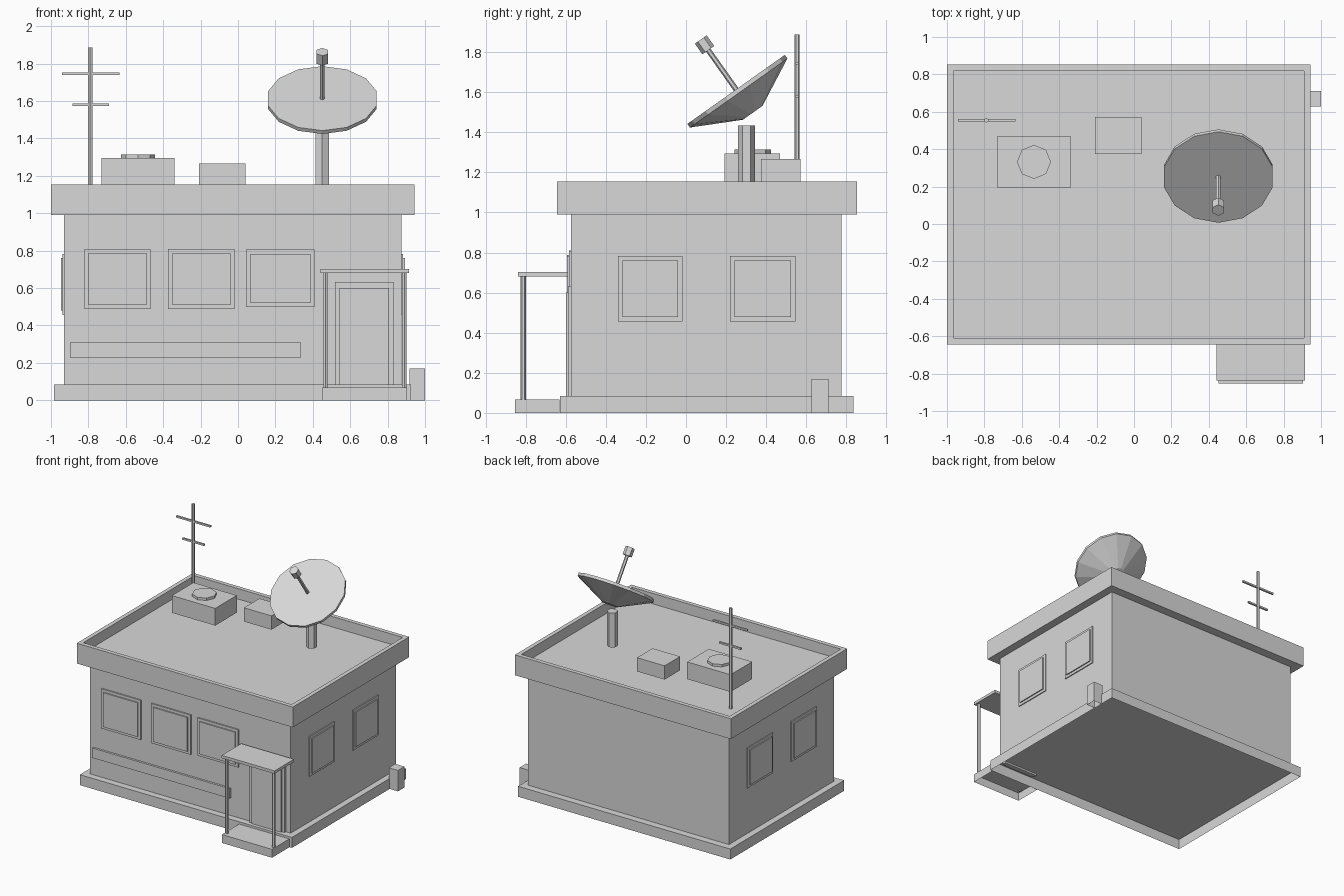
import bpy, bmesh, math
from mathutils import Vector

if "Cube" in bpy.data.objects:
    bpy.data.objects.remove(bpy.data.objects["Cube"])

grey = bpy.data.materials.new("plain_grey")
grey.diffuse_color = (0.69, 0.69, 0.69, 1)
grey.use_nodes = True
grey.node_tree.nodes["Principled BSDF"].inputs["Base Color"].default_value = grey.diffuse_color


def finish(name, bm):
    me = bpy.data.meshes.new(name)
    bm.to_mesh(me)
    bm.free()
    me.materials.append(grey)
    ob = bpy.data.objects.new(name, me)
    bpy.context.collection.objects.link(ob)
    return ob


def box(name, x0, x1, y0, y1, z0, z1, open_bottom=False):
    bm = bmesh.new()
    bmesh.ops.create_cube(bm, size=1)
    for v in bm.verts:
        v.co = ((x0 + x1) / 2 + v.co.x * (x1 - x0),
                (y0 + y1) / 2 + v.co.y * (y1 - y0),
                (z0 + z1) / 2 + v.co.z * (z1 - z0))
    if open_bottom:
        low = min(bm.faces, key=lambda f: f.calc_center_median().z)
        bmesh.ops.delete(bm, geom=[low], context='FACES_ONLY')
    return finish(name, bm)


def lathe(name, base, axis, profile, sides, turn=0.0):
    """Closed faceted solid: rings of (radius, distance along axis)."""
    axis = Vector(axis).normalized()
    u = Vector((1, 0, 0))
    w = axis.cross(u).normalized()
    bm = bmesh.new()
    rings = []
    for r, d in profile:
        ring = []
        for i in range(sides):
            a = turn + 2 * math.pi * i / sides
            ring.append(bm.verts.new(Vector(base) + axis * d
                                     + u * r * math.cos(a) + w * r * math.sin(a)))
        rings.append(ring)
    for a, b in zip(rings, rings[1:]):
        for i in range(sides):
            j = (i + 1) % sides
            bm.faces.new((a[i], a[j], b[j], b[i]))
    bm.faces.new(rings[0])
    bm.faces.new(rings[-1])
    bmesh.ops.recalc_face_normals(bm, faces=bm.faces)
    return finish(name, bm)


DECK, RIM = 1.07, 1.155
HEX = math.pi / 6

# Building shell, the plinth is hollow underneath
box("plinth", -0.983, 0.925, -0.628, 0.835, 0, 0.085, open_bottom=True)
box("walls", -0.93, 0.875, -0.573, 0.777, 0.085, 0.99)

# Roof slab with a parapet around the sunken deck
X0, X1, Y0, Y1, T = -1.0, 0.943, -0.643, 0.852, 0.034
box("roof_slab", X0, X1, Y0, Y1, 0.99, DECK)
box("parapet_front", X0, X1, Y0, Y0 + T, DECK, RIM)
box("parapet_back", X0, X1, Y1 - T, Y1, DECK, RIM)
box("parapet_left", X0, X0 + T, Y0 + T, Y1 - T, DECK, RIM)
box("parapet_right", X1 - T, X1, Y0 + T, Y1 - T, DECK, RIM)

# Front windows: frame plate with a raised pane
for x0, x1, z0, z1 in ((-0.822, -0.467, 0.488, 0.81), (-0.373, -0.018, 0.488, 0.81),
                       (0.043, 0.41, 0.498, 0.805)):
    box("front_window_frame", x0, x1, -0.584, -0.56, z0, z1)
    box("front_window_pane", x0 + 0.023, x1 - 0.023, -0.594, -0.56, z0 + 0.022, z1 - 0.022)

# Side windows, both walls
for wall, s in ((0.875, 1), (-0.93, -1)):
    for y0, y1 in ((-0.34, -0.017), (0.22, 0.547)):
        for part, out, m in (("frame", 0.008, 0), ("pane", 0.017, 0.022)):
            a, b = sorted((wall - 0.01 * s, wall + out * s))
            box("side_window_" + part, a, b, y0 + m, y1 - m, 0.457 + m, 0.783 - m)

# Trim strip, door, porch
box("trim_strip", -0.898, 0.338, -0.59, -0.56, 0.23, 0.31)
box("door_frame", 0.518, 0.831, -0.59, -0.56, 0.07, 0.632)
box("door", 0.543, 0.808, -0.60, -0.56, 0.07, 0.60)
box("porch_step", 0.452, 0.903, -0.853, -0.63, 0, 0.068, open_bottom=True)
box("porch_canopy", 0.44, 0.915, -0.838, -0.588, 0.68, 0.703)
for x in (0.468, 0.889):
    lathe("porch_post", (x, -0.812, 0.06), (0, 0, 1), [(0.013, 0), (0.013, 0.63)], 6, HEX)

# Utility box on the right side
box("utility_box", 0.917, 1.0, 0.627, 0.71, 0, 0.17, open_bottom=True)

# Roof equipment, standing at parapet height
box("cooling_unit", -0.73, -0.34, 0.193, 0.47, RIM, 1.295)
lathe("cooling_fan", (-0.535, 0.332, 1.29), (0, 0, 1), [(0.091, 0), (0.091, 0.025)], 8)
box("roof_vent", -0.208, 0.04, 0.373, 0.572, RIM, 1.267)

# Antenna
lathe("antenna_mast", (-0.79, 0.554, DECK), (0, 0, 1), [(0.0125, 0), (0.0125, 0.817)], 6, HEX)
for z, h in ((1.745, 0.153), (1.58, 0.098)):
    box("antenna_bar", -0.787 - h, -0.787 + h, 0.547, 0.562, z - 0.007, z + 0.007)

# Satellite dish, tilted to the front
aim = Vector((0, -math.sin(math.radians(35.3)), math.cos(math.radians(35.3))))
centre = Vector((0.451, 0.25, 1.614))
lathe("dish_post", (0.45, 0.302, RIM), (0, 0, 1), [(0.042, 0), (0.042, 0.28)], 6, HEX)
lathe("dish", centre, aim, [(0.06, -0.143), (0.298, -0.022), (0.298, 0)], 14, math.pi / 2)
lathe("feed_rod", centre, aim, [(0.0135, -0.01), (0.0135, 0.26)], 6, HEX)
lathe("feed_horn", centre, aim, [(0.036, 0.24), (0.036, 0.305)], 6, HEX)
